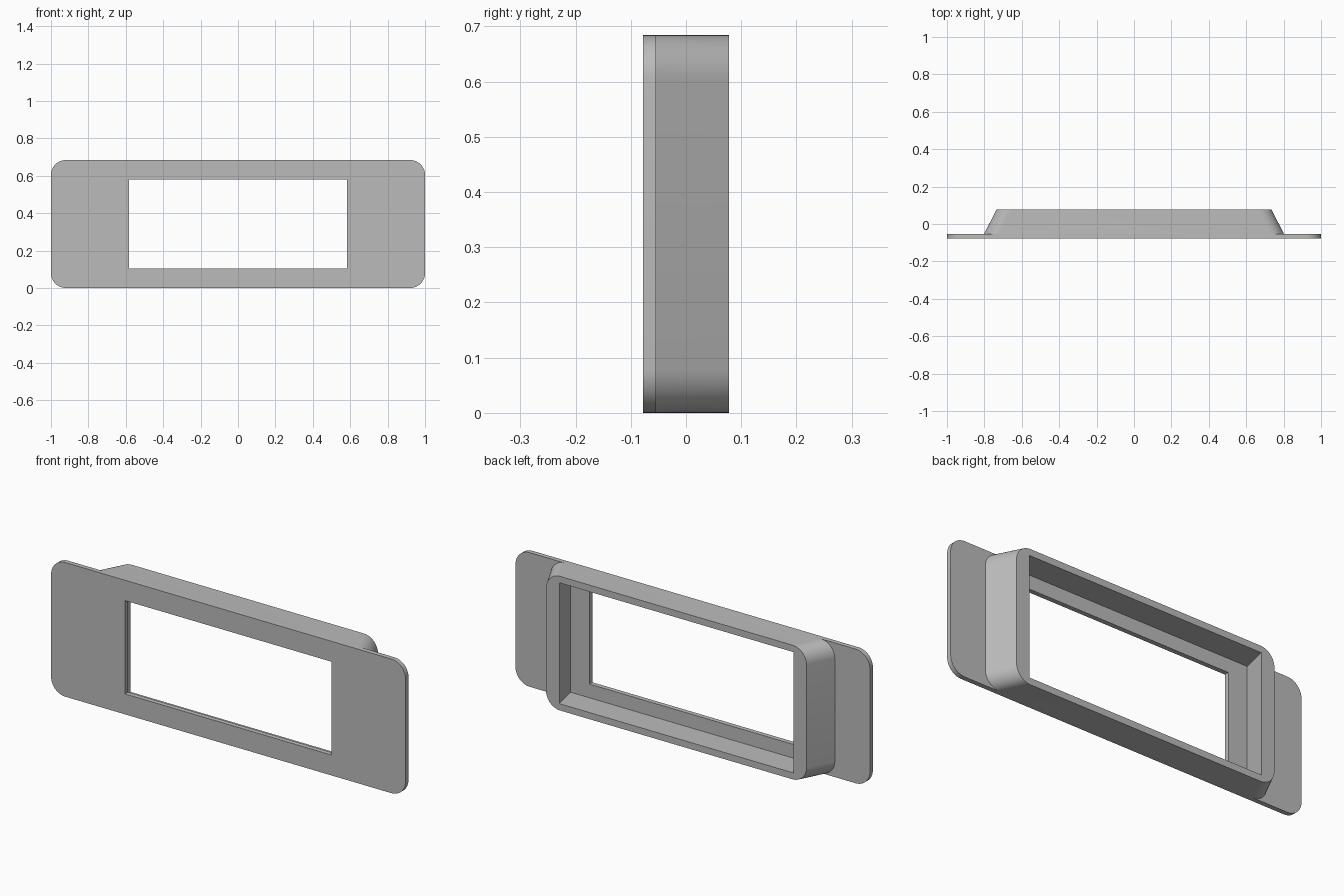
import bpy, bmesh, math

if "Cube" in bpy.data.objects:
    bpy.data.objects.remove(bpy.data.objects["Cube"], do_unlink=True)

HEIGHT, MID = 0.684, 0.342
FRONT, STEP, BACK = -0.078, -0.054, 0.078
CORNER = 0.08

grey = bpy.data.materials.new("plain grey")
grey.use_nodes = True
colour = (0.5, 0.5, 0.5, 1)
grey.diffuse_color = colour
grey.node_tree.nodes["Principled BSDF"].inputs["Base Color"].default_value = colour


def outline(bm, half_w, half_h, y, radius=0, steps=10):
    """Closed rectangle in the xz plane, with rounded corners if radius is set."""
    verts = []
    for i, (sx, sz) in enumerate([(1, 1), (-1, 1), (-1, -1), (1, -1)]):
        for k in range(steps + 1 if radius else 1):
            a = math.pi / 2 * (i + k / steps)
            x = sx * (half_w - radius) + radius * math.cos(a)
            z = sz * (half_h - radius) + radius * math.sin(a)
            verts.append(bm.verts.new((x, y, MID + z)))
    edges = [bm.edges.new((v, verts[i - 1])) for i, v in enumerate(verts)]
    return verts, edges


def wall(bm, a, b):
    """Quads joining two outlines of equal count."""
    for i in range(len(a[0])):
        bm.faces.new((a[0][i - 1], a[0][i], b[0][i], b[0][i - 1]))


def ring(bm, a, b):
    """Flat face between an outer and an inner outline."""
    bmesh.ops.triangle_fill(bm, edges=a[1] + b[1], use_beauty=True)


def finish(bm, name):
    bmesh.ops.recalc_face_normals(bm, faces=bm.faces)
    mesh = bpy.data.meshes.new(name)
    bm.to_mesh(mesh)
    bm.free()
    mesh.materials.append(grey)
    obj = bpy.data.objects.new(name, mesh)
    bpy.context.collection.objects.link(obj)
    bpy.ops.object.select_all(action="DESELECT")
    obj.select_set(True)
    bpy.context.view_layer.objects.active = obj
    bpy.ops.object.shade_smooth_by_angle(angle=math.radians(25))


# Thin front plate with a rectangular window
bm = bmesh.new()
outer = [outline(bm, 1, MID, y, CORNER) for y in (FRONT, STEP)]
window = [outline(bm, 0.583, 0.238, y) for y in (FRONT, STEP)]
wall(bm, *outer)
wall(bm, *window)
for o, w in zip(outer, window):
    ring(bm, o, w)
finish(bm, "front_plate")

# Tapered rear frame around an open cavity, its ends sloping inward to the back
bm = bmesh.new()
outer = [outline(bm, w, MID, y, CORNER) for w, y in ((0.802, STEP), (0.735, BACK))]
cavity = [outline(bm, w, 0.308, y) for w, y in ((0.69, STEP), (0.66, BACK))]
wall(bm, *outer)
wall(bm, *cavity)
ring(bm, outer[1], cavity[1])
ring(bm, outer[0], cavity[0])
finish(bm, "rear_frame")
